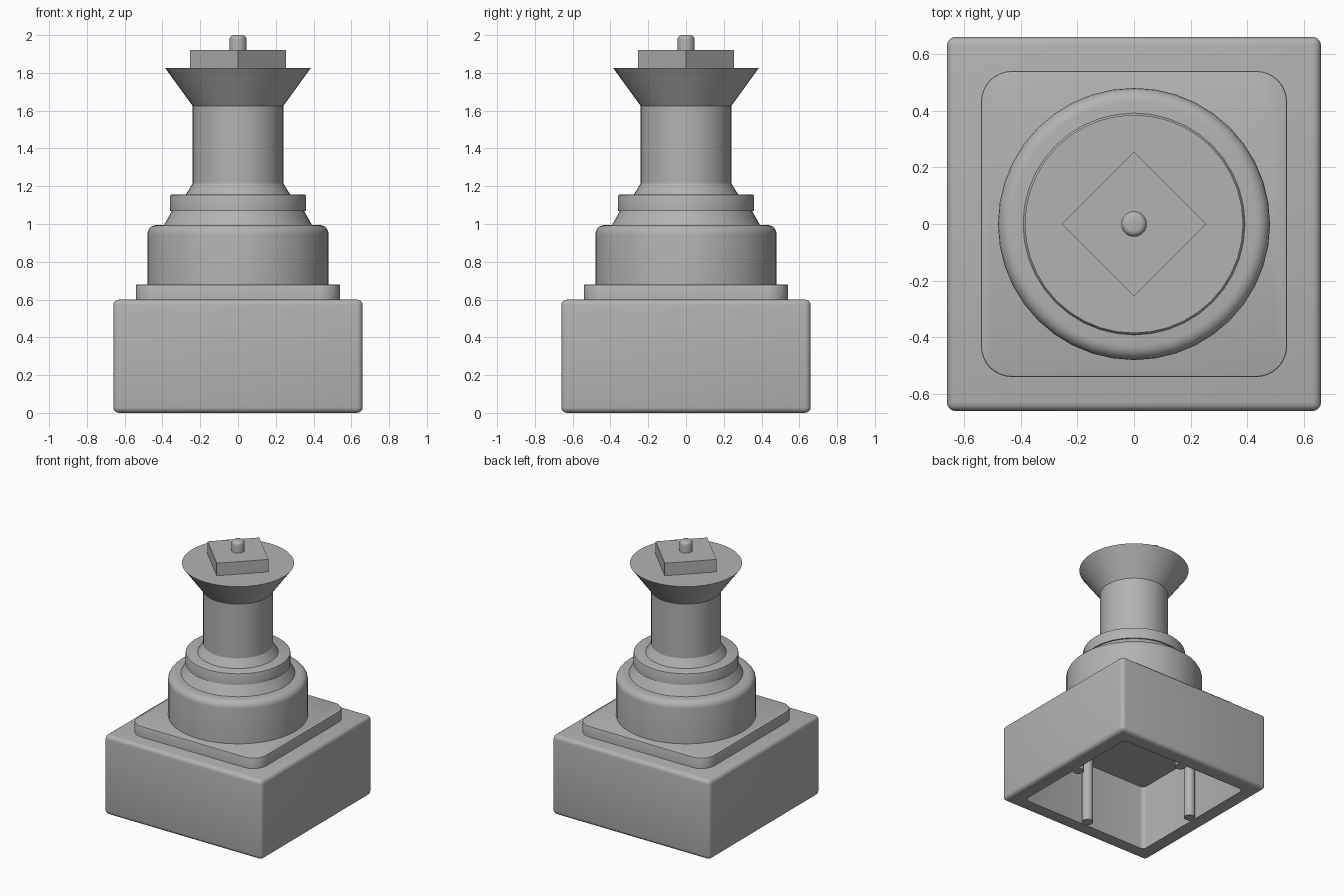
import bpy, bmesh, math
from mathutils import Matrix

if "Cube" in bpy.data.objects:
    bpy.data.objects.remove(bpy.data.objects["Cube"], do_unlink=True)

GREY = (0.45, 0.45, 0.45, 1.0)
grey = bpy.data.materials.new("plain grey")
grey.use_nodes = True
grey.diffuse_color = GREY
grey.node_tree.nodes["Principled BSDF"].inputs["Base Color"].default_value = GREY


def finish(name, bm, angle=30):
    """Turn a bmesh into a shaded object."""
    bmesh.ops.recalc_face_normals(bm, faces=bm.faces)
    mesh = bpy.data.meshes.new(name)
    bm.to_mesh(mesh)
    bm.free()
    mesh.materials.append(grey)
    obj = bpy.data.objects.new(name, mesh)
    bpy.context.collection.objects.link(obj)
    bpy.ops.object.select_all(action="DESELECT")
    obj.select_set(True)
    bpy.context.view_layer.objects.active = obj
    bpy.ops.object.shade_smooth_by_angle(angle=math.radians(angle))
    return obj


def box(half, z0, z1):
    bm = bmesh.new()
    bmesh.ops.create_cube(bm, size=1)
    size = Matrix.Diagonal((2 * half, 2 * half, z1 - z0, 1))
    bm.transform(Matrix.Translation((0, 0, (z0 + z1) / 2)) @ size)
    return bm


def upright(edges):
    return [e for e in edges if abs(e.verts[0].co.z - e.verts[1].co.z) > 0.05]


def bevel(bm, edges, width, segments):
    bmesh.ops.bevel(bm, geom=edges, offset=width, segments=segments,
                    profile=0.5, affect="EDGES")


def lathe(name, profile, segments=40, at=(0, 0)):
    """Spin (radius, height) points about a vertical axis, with flat caps."""
    bm = bmesh.new()
    rings = []
    for r, z in profile:
        angles = [2 * math.pi * i / segments for i in range(segments)]
        rings.append([bm.verts.new((at[0] + r * math.cos(a), at[1] + r * math.sin(a), z))
                      for a in angles])
    for low, high in zip(rings, rings[1:]):
        for i in range(segments):
            j = (i + 1) % segments
            bm.faces.new((low[i], low[j], high[j], high[i]))
    bm.faces.new(rings[0][::-1])
    bm.faces.new(rings[-1])
    return finish(name, bm)


def rounded_top(r, z, radius, steps=5):
    """Profile points for a rounded upper rim."""
    angles = [math.pi / 2 * i / steps for i in range(steps + 1)]
    return [(r - radius + radius * math.cos(a), z - radius + radius * math.sin(a))
            for a in angles]


# Hollow base: rounded box with a deep square recess underneath
bm = box(0.66, 0, 0.6)
bevel(bm, bm.edges[:], 0.03, 4)
bm.faces.ensure_lookup_table()
bottom = min((f for f in bm.faces if f.calc_area() > 0.5),
             key=lambda f: f.calc_center_median().z)
bmesh.ops.inset_region(bm, faces=[bottom], thickness=0.12)
walls = bmesh.ops.extrude_face_region(bm, geom=[bottom])
roof = [v for v in walls["geom"] if isinstance(v, bmesh.types.BMVert)]
bmesh.ops.translate(bm, verts=roof, vec=(0, 0, 0.5))
if bottom.is_valid:
    bmesh.ops.delete(bm, geom=[bottom], context="FACES_ONLY")
inner = [e for e in upright(bm.edges) if abs(e.verts[0].co.x) < 0.55]
bevel(bm, inner, 0.03, 3)
finish("base", bm)

# Half-round posts at the middle of each inner wall
for label, x, y in (("left", 1, 0), ("right", -1, 0), ("back", 0, 1), ("front", 0, -1)):
    lathe(label + "_post", [(0.04, 0.005), (0.04, 0.51)], 20, (0.51 * x, 0.51 * y))

# Plinth with rounded corners
bm = box(0.54, 0.59, 0.68)
bevel(bm, upright(bm.edges), 0.11, 8)
bevel(bm, [e for e in bm.edges if min(v.co.z for v in e.verts) > 0.67], 0.006, 2)
finish("plinth", bm)

# Turned column
lathe("drum", [(0.48, 0.67)] + rounded_top(0.48, 0.995, 0.05))
lathe("lower_taper", [(0.397, 0.985), (0.344, 1.08)])
lathe("collar", [(0.36, 1.07)] + rounded_top(0.36, 1.155, 0.006, 2))
lathe("upper_taper", [(0.28, 1.15), (0.24, 1.215)])
lathe("shaft", [(0.24, 1.2), (0.24, 1.63)])
lathe("flared_head", [(0.24, 1.625), (0.385, 1.825)])

# Square cap turned to a diamond, with a round pin on top
bm = box(0.18, 1.82, 1.92)
bm.transform(Matrix.Rotation(math.radians(45), 4, "Z"))
finish("cap_block", bm)
lathe("pin", [(0.045, 1.91)] + rounded_top(0.045, 2.0, 0.022), 24)
